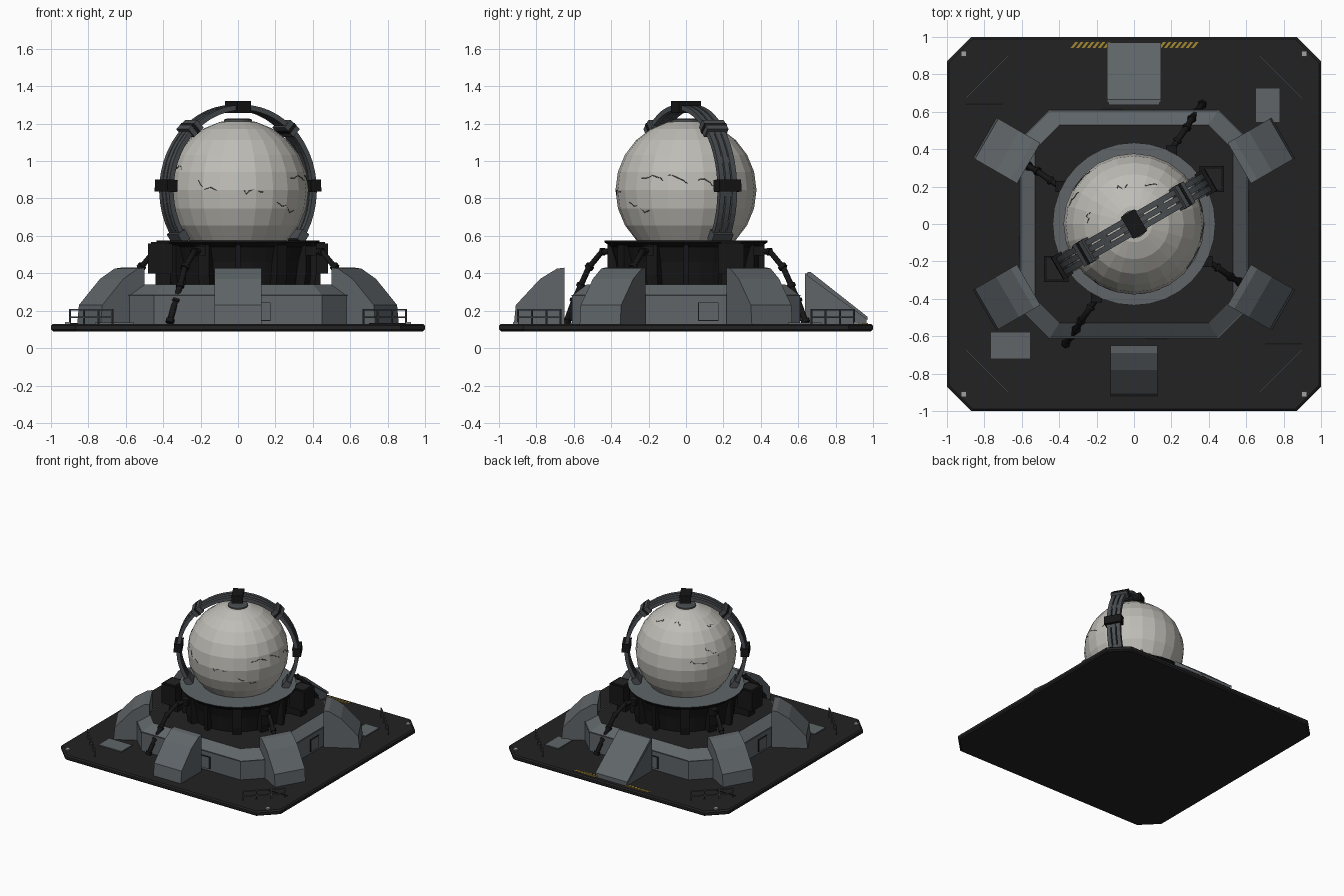
import bpy, bmesh, math, random
from math import sin, cos, radians, pi
from mathutils import Vector, Matrix

if "Cube" in bpy.data.objects:
    bpy.data.objects.remove(bpy.data.objects["Cube"])


def material(name, r, g, b):
    m = bpy.data.materials.new(name)
    m.use_nodes = True
    m.diffuse_color = (r, g, b, 1)
    m.node_tree.nodes["Principled BSDF"].inputs["Base Color"].default_value = (r, g, b, 1)
    return m


DECK = material("deck charcoal", .016, .016, .016)
BLACK = material("black metal", .008, .008, .008)
GREY = material("blue grey", .115, .13, .14)
MID = material("dark steel", .07, .078, .085)
PALE = material("pale shell", .52, .51, .47)
BOLT = material("bolt grey", .35, .35, .35)
YELLOW = material("hazard yellow", .36, .24, .03)


def finish(name, bm, mats, matrix=None, rule=None):
    """Turn a bmesh into an object, choosing material slots by a face rule."""
    if matrix is not None:
        bm.transform(matrix)
    bmesh.ops.recalc_face_normals(bm, faces=bm.faces)
    bm.normal_update()
    if rule:
        for f in bm.faces:
            f.material_index = int(rule(f))
    me = bpy.data.meshes.new(name)
    bm.to_mesh(me)
    bm.free()
    for m in mats:
        me.materials.append(m)
    ob = bpy.data.objects.new(name, me)
    bpy.context.collection.objects.link(ob)
    return ob


def turn(deg):
    return Matrix.Rotation(radians(deg), 4, 'Z')


def box(name, size, loc, mat, matrix=Matrix()):
    bm = bmesh.new()
    bmesh.ops.create_cube(bm, size=1)
    bm.transform(Matrix.Translation(loc) @ Matrix.Diagonal((*size, 1)))
    return finish(name, bm, [mat], matrix)


def loft(name, sections, mats, matrix=None, rule=None):
    """Bridge matching closed loops of points and cap both ends."""
    bm = bmesh.new()
    loops = [[bm.verts.new(p) for p in s] for s in sections]
    n = len(loops[0])
    for a, b in zip(loops, loops[1:]):
        for i in range(n):
            j = (i + 1) % n
            bm.faces.new((a[i], a[j], b[j], b[i]))
    bm.faces.new(loops[0])
    bm.faces.new(loops[-1])
    return finish(name, bm, mats, matrix, rule)


def prism(name, profile, half, mat, angle):
    """Extrude a radius/height profile sideways and swing it around z."""
    return loft(name, [[(r, w, z) for r, z in profile] for w in (-half, half)],
                [mat], turn(angle))


def octagon(h, c, z):
    k = h - c
    return [(k, -h, z), (h, -k, z), (h, k, z), (k, h, z),
            (-k, h, z), (-h, k, z), (-h, -k, z), (-k, -h, z)]


def circle(r, z, n=32):
    return [(r * cos(2 * pi * i / n), r * sin(2 * pi * i / n), z) for i in range(n)]


def tube(name, points, radius, mat, sides=2):
    cu = bpy.data.curves.new(name, 'CURVE')
    cu.dimensions = '3D'
    cu.bevel_depth = radius
    cu.bevel_resolution = sides
    cu.use_fill_caps = True
    sp = cu.splines.new('POLY')
    sp.points.add(len(points) - 1)
    for p, q in zip(sp.points, points):
        p.co = (*q, 1)
    cu.materials.append(mat)
    ob = bpy.data.objects.new(name, cu)
    bpy.context.collection.objects.link(ob)
    return ob


def is_top(f):
    return f.normal.z > .95


# Deck slab
loft("deck", [octagon(.99, .13, .09), octagon(1, .13, .1),
              octagon(1, .13, .12), octagon(.99, .13, .13)], [DECK])

# Octagonal plinth with sloping grey rim and dark top
loft("plinth", [octagon(.61, .16, .13), octagon(.61, .16, .28),
                octagon(.53, .13, .34)], [GREY, DECK], rule=is_top)
loft("plinth_seam", [octagon(.613, .16, .278), octagon(.613, .16, .284)], [MID])
for a in range(0, 360, 90):
    box("wall_door_frame", (.008, .11, .1), (.611, .12, .195), BLACK, turn(a))
    box("wall_door", (.009, .1, .09), (.613, .12, .195), GREY, turn(a))

# Flared collar
loft("collar", [circle(.36, .34), circle(.375, .46), circle(.4, .54),
                circle(.435, .565), circle(.435, .575)], [BLACK, GREY], rule=is_top)
for i in range(12):
    fin = [(.34, .34), (.41, .34), (.42, .4), (.42, .55), (.36, .55)]
    prism("collar_fin", fin, .014 if i % 3 == 0 else .032, BLACK, i * 30 + (0 if i % 3 == 0 else 4))

# Pale faceted globe with cap
bm = bmesh.new()
bmesh.ops.create_uvsphere(bm, u_segments=24, v_segments=12, radius=.377)
finish("globe", bm, [PALE], Matrix.Translation((0, 0, .845)))
loft("globe_cap", [circle(.075, 1.19, 24), circle(.075, 1.222, 24),
                   circle(.06, 1.227, 24)], [MID])

# Fine cracks wandering over the globe
random.seed(4)
for az, el in [(235, 8), (275, 0), (305, -10), (320, 10), (345, 12), (10, 8), (60, 50),
               (100, 55), (150, 25), (165, 50), (200, 20), (130, 10)]:
    pts = []
    for k in range(6):
        u, v = radians(az), radians(el)
        pts.append((.374 * cos(v) * cos(u), .374 * cos(v) * sin(u), .845 + .374 * sin(v)))
        az += random.uniform(1, 6)
        el += random.uniform(-4, 3)
    tube("crack", pts, .0022, MID, 0)

# Hoop over the globe: three parallel bars with ties and clamps
HOOP = Matrix.Translation((0, 0, .845)) @ turn(30)
for w in (-.038, 0, .038):
    arc = []
    for i in range(37):
        a = radians(-37 + i * 254 / 36)
        arc.append([(r * cos(a), w + d, r * sin(a))
                    for r, d in ((.428, -.015), (.456, -.015), (.456, .015), (.428, .015))])
    loft("hoop_bar", arc, [MID], HOOP)


def on_hoop(name, deg, size, mat):
    m = HOOP @ Matrix.Rotation(radians(-deg), 4, 'Y')
    box(name, size, (.444, 0, 0), mat, m)


for deg in range(-25, 210, 23):
    on_hoop("hoop_tie", deg, (.016, .1, .04), MID)
for deg in (3, 90, 177):
    on_hoop("hoop_clamp", deg, (.062, .135, .065 if deg != 90 else .085), BLACK)
for deg in (48, 132):
    on_hoop("hoop_bracket", deg, (.056, .13, .075), MID)
    on_hoop("hoop_bracket_band", deg, (.06, .134, .02), BLACK)
for deg in (-34, 214):
    on_hoop("hoop_foot", deg, (.05, .12, .06), MID)

# Equipment boxes beside the collar, under the hoop
for s in (-1, 1):
    box("equipment_box", (.13, .14, .16), (s * .415, s * .24, .48), BLACK)
    box("equipment_lid", (.1, .11, .008), (s * .415, s * .24, .562), DECK)
    box("equipment_stand", (.08, .08, .08), (s * .4, s * .23, .37), BLACK)

# Five curved buttresses and the straight ramp at the back
buttress = [(.65, .13), (.65, .43), (.69, .425), (.78, .37), (.91, .23), (.92, .13)]
for a in (30, 150, 210, 270, 330):
    prism("buttress", buttress, .125, GREY, a)
prism("back_ramp", [(.635, .13), (.635, .4), (.655, .4), (.965, .155), (.965, .13)], .135, GREY, 90)
prism("ramp_plate", [(.65, .385), (.65, .408), (.665, .408), (.97, .168), (.97, .15)],
      .145, GREY, 90)

# Segmented hoses from collar to deck
for a in (0, 90, 180, 270):
    path = [Vector(p) for p in ((-.19, -.38, .52), (-.235, -.45, .515), (-.285, -.52, .43),
                                (-.31, -.565, .33), (-.335, -.6, .25), (-.365, -.64, .14))]
    path = [turn(a) @ p for p in path]
    tube("hose", path, .016, BLACK)
    for p, q in zip(path, path[1:]):
        d = (q - p) * .14
        tube("hose_joint", [q - d, q + d * .3], .024, BLACK, 1)
    box("hose_socket", (.06, .06, .05), (-.2, -.39, .52), BLACK, turn(a))

# Corner railings and deck bolts
for a in (45, 135, 225, 315):
    for z in (.165, .205):
        box("rail", (.008, .325, .008), (1.11, 0, z), MID, turn(a))
    for w in (-.16, -.055, .055, .16):
        box("rail_post", (.008, .008, .08), (1.11, w, .168), MID, turn(a))
    box("deck_bolt", (.03, .03, .012), (.91, .91, .134), BOLT, turn(a - 45))

# Deck plates and seams
box("deck_plate", (.125, .18, .008), (.715, .635, .134), GREY)
box("deck_plate", (.21, .14, .008), (-.66, -.65, .134), GREY)
for s in (-1, 1):
    box("deck_seam", (.2, .006, .004), (-s * .8, s * .64, .132), BLACK)

# Slanted hazard stripes along the back edge
for x0 in (-.325, .145):
    for i in range(7):
        x = x0 + i * .029
        loft("hazard_stripe", [[(x - .015, .94, z), (x + .001, .94, z), (x + .026, .972, z),
                                (x + .01, .972, z)] for z in (.129, .133)], [YELLOW])
